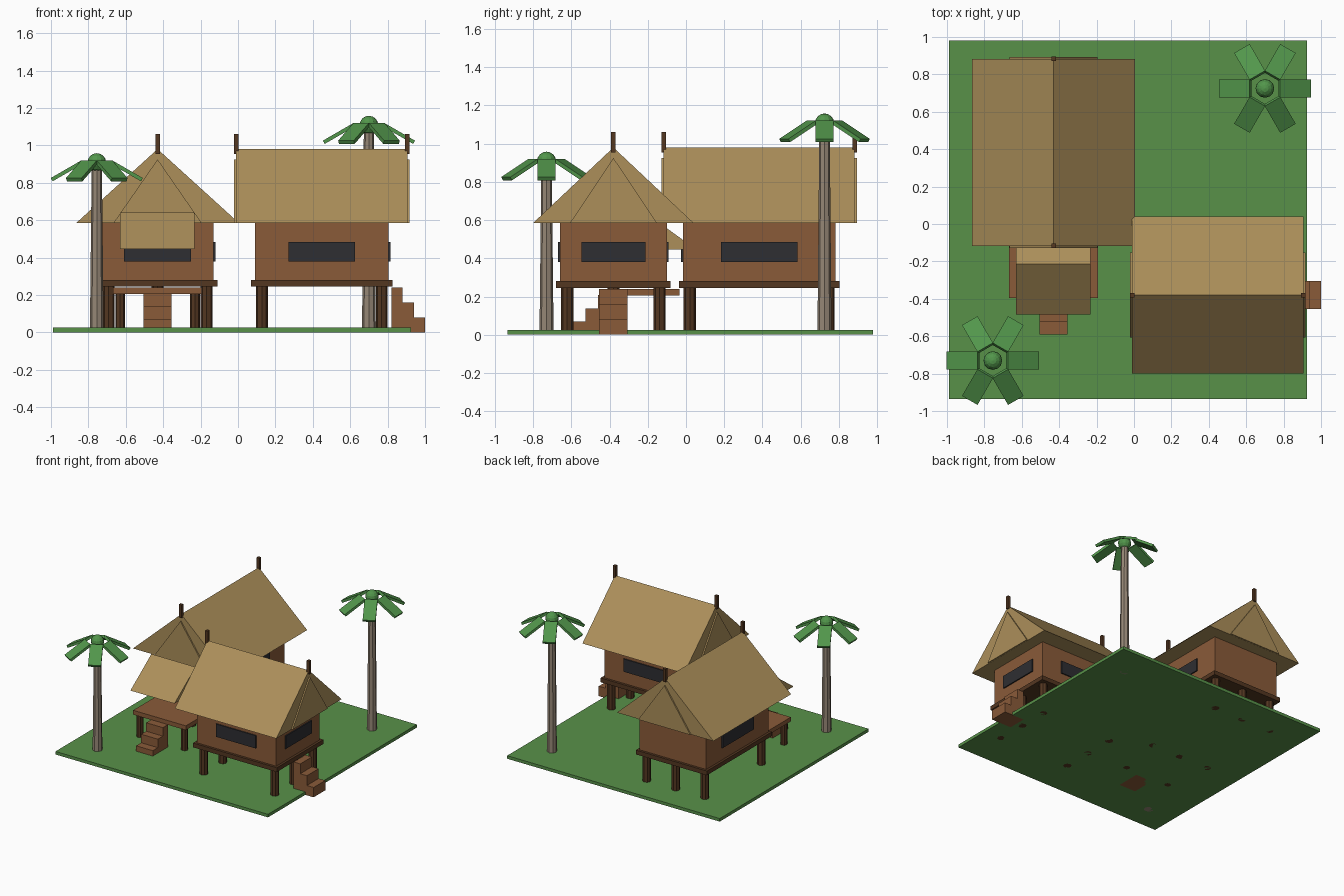
import bpy, math
from mathutils import Matrix, Vector

if "Cube" in bpy.data.objects:
    bpy.data.objects.remove(bpy.data.objects["Cube"])


def mat(name, r, g, b):
    m = bpy.data.materials.new(name)
    lin = [((c / 255 + 0.055) / 1.055) ** 2.4 for c in (r, g, b)]
    m.diffuse_color = (*lin, 1)
    m.use_nodes = True
    m.node_tree.nodes["Principled BSDF"].inputs["Base Color"].default_value = m.diffuse_color
    return m


GRASS = mat("grass green", 88, 145, 73)
THATCH = mat("thatch straw", 172, 143, 90)
WOOD = mat("wall wood", 138, 91, 57)
DARK = mat("dark timber", 84, 55, 33)
WINDOW = mat("window charcoal", 46, 46, 50)
TRUNK = mat("palm trunk", 150, 135, 118)
LEAF = mat("palm leaf", 82, 150, 75)


def add(name, verts, faces, material, xf=Matrix()):
    me = bpy.data.meshes.new(name)
    me.from_pydata([xf @ Vector(v) for v in verts], [], faces)
    me.materials.append(material)
    ob = bpy.data.objects.new(name, me)
    bpy.context.collection.objects.link(ob)
    return ob


def extrude(name, profile, to3d, a, b, material, xf=Matrix()):
    """Closed 2D profile swept from a to b; to3d(p, q, t) gives the point."""
    n = len(profile)
    verts = [to3d(p, q, t) for t in (a, b) for p, q in profile]
    faces = [tuple(range(n))[::-1], tuple(range(n, 2 * n))]
    faces += [(i, (i + 1) % n, n + (i + 1) % n, n + i) for i in range(n)]
    ob = add(name, verts, faces, material, xf)
    import bmesh
    bm = bmesh.new()
    bm.from_mesh(ob.data)
    bmesh.ops.recalc_face_normals(bm, faces=bm.faces)
    bm.to_mesh(ob.data)
    bm.free()
    return ob


def box(name, x, y, z, material, xf=Matrix()):
    rect = [(x[0], y[0]), (x[1], y[0]), (x[1], y[1]), (x[0], y[1])]
    return extrude(name, rect, lambda p, q, t: (p, q, t), z[0], z[1], material, xf)


def along_y(p, q, t):
    return (p, t, q)


def along_x(p, q, t):
    return (t, p, q)


def post(name, x, y, z, r0, r1, material, xf=Matrix(), n=8):
    bpy.ops.mesh.primitive_cone_add(vertices=n, radius1=r0, radius2=r1, depth=z[1] - z[0],
                                    location=xf @ Vector((x, y, (z[0] + z[1]) / 2)))
    ob = bpy.context.object
    ob.name = name
    ob.data.materials.append(material)


def stairs(name, width, y0, y1, top, xf):
    """Three solid steps, lowest at y0, highest ending at y1."""
    d, h = (y1 - y0) / 3, top / 3
    prof = [(y0, 0)]
    for i in range(3):
        prof += [(y0 + i * d, (i + 1) * h), (y0 + (i + 1) * d, (i + 1) * h)]
    prof.append((y1, 0))
    extrude(name, prof, along_x, -width / 2, width / 2, WOOD, xf)


def house(name, xf, w, l, roof_w, roof_l):
    """Stilt house with its gable facing local -y."""
    hw, hl, rw, rl = w / 2, l / 2, roof_w / 2, roof_l / 2
    box(name + "_walls", (-hw, hw), (-hl, hl), (0.28, 0.59), WOOD, xf)
    box(name + "_floor", (-hw - 0.02, hw + 0.02), (-hl - 0.02, hl + 0.02), (0.245, 0.28), DARK, xf)
    # stilts
    for x in (-hw + 0.038, 0, hw - 0.038):
        for y in (-hl + 0.037, hl - 0.037):
            post(name + "_stilt", x, y, (0, 0.25), 0.032, 0.032, DARK, xf)
    # roof, gable panels and ridge finials
    extrude(name + "_roof", [(-rw, 0.585), (rw, 0.585), (0, 0.98)], along_y, -rl, rl, THATCH, xf)
    pw = 0.27 * roof_w
    for s in (-1, 1):
        extrude(name + "_gable_panel", [(-pw, 0.586), (pw, 0.586), (0, 0.925)], along_y,
                s * (rl - 0.01), s * (rl + 0.011), THATCH, xf)
        box(name + "_finial", (-0.012, 0.012), (s * rl - 0.012, s * rl + 0.012),
            (0.955, 1.062), DARK, xf)
        # side windows
        box(name + "_side_window", sorted((s * hw, s * (hw + 0.0095))), (-l / 4, l / 4),
            (0.38, 0.484), WINDOW, xf)
    box(name + "_front_window", (-0.3 * w, 0.3 * w), (-hl - 0.0095, -hl), (0.38, 0.484), WINDOW, xf)


def palm(name, x, y, h):
    """Palm whose crown ball is centred at height h."""
    post(name + "_trunk", x, y, (0.0, h), 0.037, 0.027, TRUNK)
    for i in range(6):
        xf = (Matrix.Translation((x, y, h - 0.044)) @ Matrix.Rotation(i * math.pi / 3, 4, 'Z')
              @ Matrix.Translation((0.159, 0, 0)) @ Matrix.Rotation(math.radians(30), 4, 'Y'))
        box(name + "_frond", (-0.095, 0.095), (-0.048, 0.048), (-0.01, 0.01), LEAF, xf)
    bpy.ops.mesh.primitive_uv_sphere_add(segments=12, ring_count=8, radius=0.05, location=(x, y, h))
    ob = bpy.context.object
    ob.name = name + "_crown"
    ob.data.materials.append(LEAF)


# ground slab
box("ground", (-0.99, 0.925), (-0.935, 0.98), (0, 0.025), GRASS)

# two houses; the right one is turned so its front gable faces +x
left = Matrix.Translation((-0.43, 0.383, 0))
right = Matrix.Translation((0.448, -0.38, 0)) @ Matrix.Rotation(math.pi / 2, 4, 'Z')
house("left_house", left, 0.6, 0.8, 0.87, 1.0)
house("right_house", right, 0.56, 0.715, 0.84, 0.915)
stairs("right_stairs", 0.15, -0.552, -0.372, 0.24, right)

# porch of the left house with its own small roof
box("porch_floor", (-0.668, -0.193), (-0.395, -0.035), (0.205, 0.24), WOOD)
for px in (-0.63, -0.23):
    post("porch_post", px, -0.36, (0, 0.21), 0.026, 0.026, DARK)
extrude("porch_roof", [(-0.485, 0.445), (0.055, 0.445), (-0.215, 0.64)], along_x, -0.63, -0.233, THATCH)
stairs("porch_stairs", 0.15, -0.59, -0.395, 0.207, Matrix.Translation((-0.43, 0, 0)))

# palms
palm("front_palm", -0.755, -0.73, 0.908)
palm("back_palm", 0.70, 0.725, 1.108)
